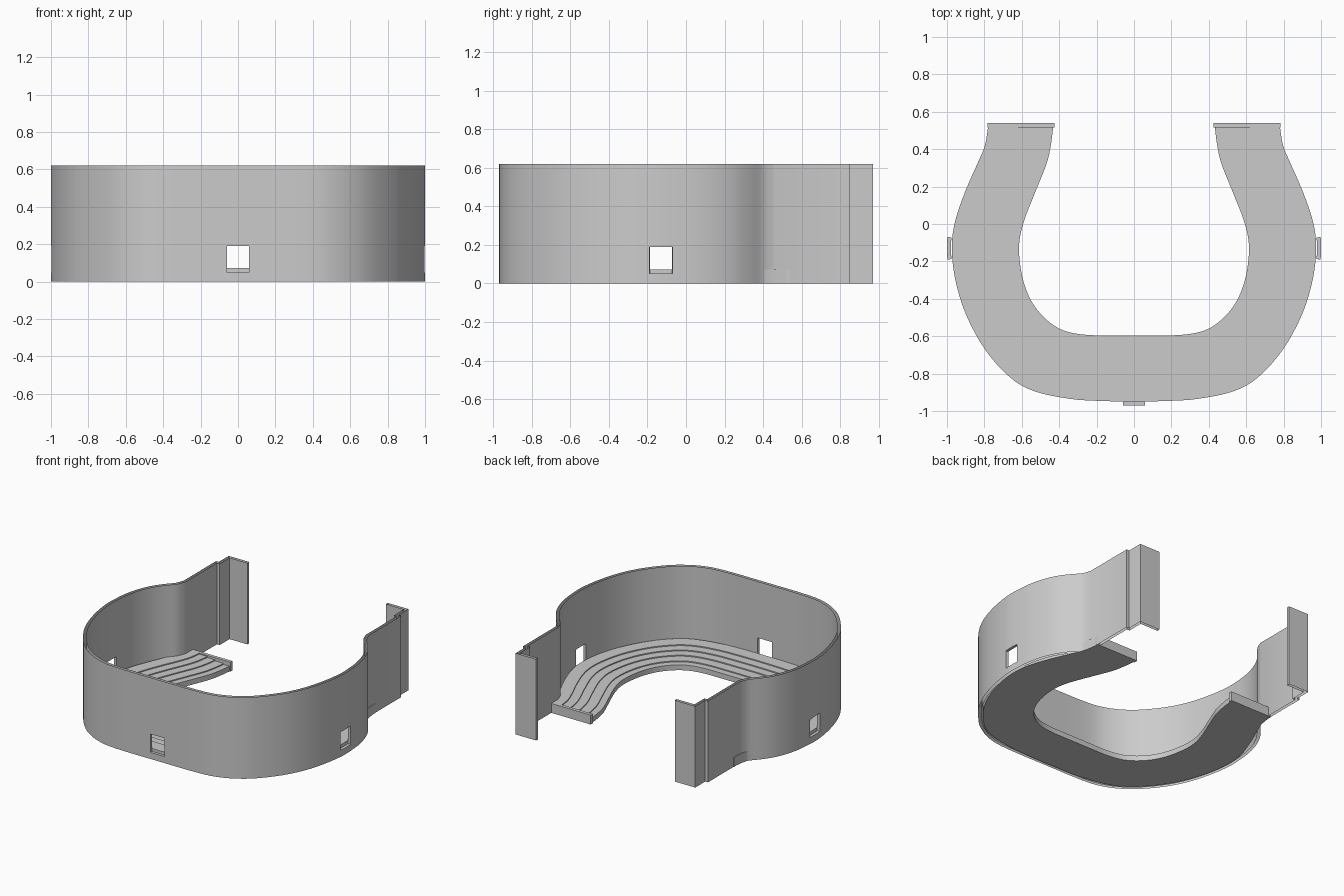
import bpy
from mathutils import Vector

if "Cube" in bpy.data.objects:
    bpy.data.objects.remove(bpy.data.objects["Cube"])


def spline(pts, n=4):
    # Catmull-Rom curve through the points
    p = [Vector(q) for q in pts]
    p = [2 * p[0] - p[1]] + p + [2 * p[-1] - p[-2]]
    out = []
    for i in range(1, len(p) - 2):
        a, b, c, d = p[i - 1:i + 3]
        for k in range(n):
            t = k / n
            out.append(0.5 * (2 * b + (c - a) * t + (2 * a - 5 * b + 4 * c - d) * t ** 2
                              + (3 * b - a - 3 * c + d) * t ** 3))
    return out + [p[-2]]


def mirrored(half):
    # half runs from the right end to the front centre line (x = 0)
    return half + [Vector((-q.x, q.y)) for q in reversed(half[:-1])]


def offset(path, dist):
    # mitred offset towards the inside of the U
    out = []
    for i, q in enumerate(path):
        d1 = (q - path[max(i - 1, 0)]) if i else (path[1] - q)
        d2 = (path[i + 1] - q) if i < len(path) - 1 else d1
        n1 = Vector((d1.y, -d1.x)).normalized()
        n2 = Vector((d2.y, -d2.x)).normalized()
        m = n1 + n2
        out.append(q + m * (2 * dist / m.length_squared))
    return out


def make(name, verts, faces):
    me = bpy.data.meshes.new(name)
    me.from_pydata(verts, [], faces)
    me.update()
    ob = bpy.data.objects.new(name, me)
    bpy.context.collection.objects.link(ob)
    bpy.ops.object.select_all(action='DESELECT')
    ob.select_set(True)
    bpy.context.view_layer.objects.active = ob
    bpy.ops.object.shade_smooth_by_angle(angle=0.5)
    return ob


# Outer wall: end flange, stepped pier, straight run, then the rounded bowl
WALL = 0.022
end = [Vector(q) for q in [(.585, .97), (.757, .97), (.757, .85), (.78, .85)]]
bowl = spline([(.78, .46), (.805, .40), (.865, .33), (.92, .25), (.962, .15), (.988, .04),
               (.998, -.07), (1, -.13), (.997, -.19), (.979, -.31), (.94, -.46), (.88, -.6),
               (.8, -.72), (.7, -.83), (.6, -.9), (.5, -.943), (.4, -.963), (.25, -.97),
               (.06, -.97), (0, -.97)])
outer = mirrored(end + bowl)
inner = offset(outer, WALL)
levels = [0, .05, .19, .62]
n = len(outer)
last = n - 1


def nearest(x, y):
    return min(range(n), key=lambda i: (outer[i] - Vector((x, y))).length)


# Window column ranges: right side, front, left side
windows = [(nearest(.998, -.07), nearest(.997, -.19)),
           (nearest(.06, -.97), nearest(-.06, -.97)),
           (nearest(-.997, -.19), nearest(-.998, -.07))]
verts = [(q.x, q.y, z) for path in (outer, inner) for q in path for z in levels]


def vid(side, i, k):
    return (side * n + i) * 4 + k


faces = []
for i in range(last):
    opening = any(a <= i < b for a, b in windows)
    for k in range(3):
        if opening and k == 1:
            continue
        f = [vid(0, i, k), vid(0, i, k + 1), vid(0, i + 1, k + 1), vid(0, i + 1, k)]
        faces.append(f)
        faces.append([v + n * 4 for v in reversed(f)])
    if opening:  # sill and head
        faces.append([vid(0, i, 1), vid(0, i + 1, 1), vid(1, i + 1, 1), vid(1, i, 1)])
        faces.append([vid(0, i, 2), vid(1, i, 2), vid(1, i + 1, 2), vid(0, i + 1, 2)])
for a, b in windows:  # window jambs
    for i in (a, b):
        f = [vid(0, i, 1), vid(0, i, 2), vid(1, i, 2), vid(1, i, 1)]
        faces.append(f if i == b else f[::-1])
for i in (0, last):  # closed flange tips
    for k in range(3):
        f = [vid(0, i, k), vid(0, i, k + 1), vid(1, i, k + 1), vid(1, i, k)]
        faces.append(f if i else f[::-1])
make("outer_wall", verts, faces)

# Tiered stand: stepped section swept between an inner and an outer curve
stand_out = mirrored(spline([(.78, .52), (.797, .42), (.834, .33), (.90, .18), (.955, .02),
                             (.974, -.12), (.957, -.29), (.90, -.48), (.797, -.67),
                             (.663, -.82), (.53, -.895), (.34, -.935), (.18, -.946),
                             (0, -.95)]))
stand_in = mirrored(spline([(.432, .52), (.445, .42), (.468, .32), (.53, .165), (.59, .01),
                            (.615, -.12), (.60, -.27), (.56, -.39), (.50, -.48),
                            (.42, -.548), (.34, -.58), (.235, -.594), (.12, -.595),
                            (0, -.595)]))
frac = [0, .14, .35, .535, .725, 1]
rise = [.04, .048, .056, .064, .072]
section = [(0, 0)]
for k, h in enumerate(rise):
    section += [(frac[k], h), (frac[k + 1], h)]
section.append((1, 0))
m = len(section)
verts = []
for a, b in zip(stand_in, stand_out):
    for f, z in section:
        q = a.lerp(b, f)
        verts.append((q.x, q.y, z))
faces = []
for i in range(len(stand_in) - 1):
    for k in range(m):
        j = (k + 1) % m
        faces.append([i * m + k, i * m + j, (i + 1) * m + j, (i + 1) * m + k])
make("tiered_stand", verts, faces)

# End caps closing the stand
for name, s in (("end_cap_right", 1), ("end_cap_left", -1)):
    bpy.ops.mesh.primitive_cube_add(size=1, location=(s * .604, .5275, .036))
    ob = bpy.context.object
    ob.name = name
    ob.scale = (.357, .025, .072)
